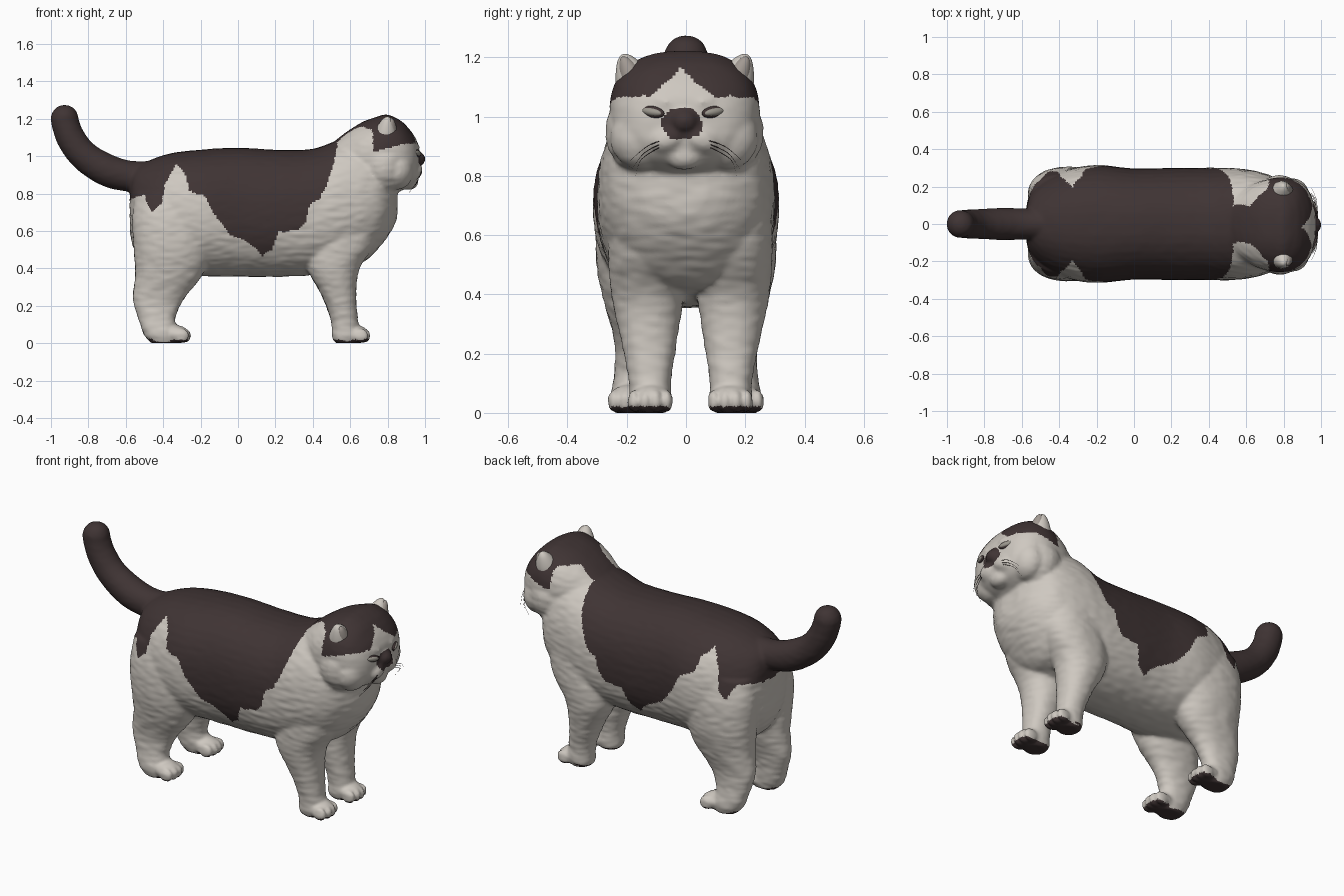
import bpy, bmesh, math
from mathutils import Vector, Matrix, noise
from mathutils.bvhtree import BVHTree

if "Cube" in bpy.data.objects:
    bpy.data.objects.remove(bpy.data.objects["Cube"])


def material(name, rgb):
    m = bpy.data.materials.new(name)
    m.diffuse_color = (*rgb, 1)
    m.use_nodes = True
    m.node_tree.nodes["Principled BSDF"].inputs["Base Color"].default_value = m.diffuse_color
    return m


CREAM = material("cream fur", (0.62, 0.58, 0.53))
BROWN = material("dark brown fur", (0.05, 0.034, 0.034))
GREY = material("eye grey", (0.33, 0.31, 0.27))
INNER = material("inner ear", (0.36, 0.32, 0.29))


def smooth_rows(rows, sub=6):
    """Catmull-Rom interpolation of tuples."""
    out = []
    for i in range(len(rows) - 1):
        a, b, c, d = rows[max(i - 1, 0)], rows[i], rows[i + 1], rows[min(i + 2, len(rows) - 1)]
        for k in range(sub):
            t = k / sub
            out.append(tuple(0.5 * (2 * q + (r - p) * t + (2 * p - 5 * q + 4 * r - s) * t * t
                                    + (3 * q - p - 3 * r + s) * t ** 3) for p, q, r, s in zip(a, b, c, d)))
    return out + [rows[-1]]


def loft(bm, frames, power=2.0, n=40):
    """Skin superellipse rings given as (centre, u, v)."""
    rings = []
    for c, u, v in frames:
        ring = []
        for i in range(n):
            a = 2 * math.pi * i / n
            ca, sa = math.cos(a), math.sin(a)
            ring.append(bm.verts.new(Vector(c)
                                     + Vector(u) * math.copysign(abs(ca) ** (2 / power), ca)
                                     + Vector(v) * math.copysign(abs(sa) ** (2 / power), sa)))
        rings.append(ring)
    for r, s in zip(rings, rings[1:]):
        for i in range(n):
            bm.faces.new((r[i], r[(i + 1) % n], s[(i + 1) % n], s[i]))
    bm.faces.new(rings[0][::-1])
    bm.faces.new(rings[-1])


def ball(bm, c, r, rot=Matrix.Identity(4)):
    bmesh.ops.create_uvsphere(bm, u_segments=24, v_segments=14, radius=1,
                              matrix=Matrix.Translation(c) @ rot @ Matrix.Diagonal((*r, 1)))


def finish(bm, name, mats):
    bmesh.ops.recalc_face_normals(bm, faces=bm.faces)
    me = bpy.data.meshes.new(name)
    bm.to_mesh(me)
    bm.free()
    for m in mats:
        me.materials.append(m)
    me.shade_smooth()
    ob = bpy.data.objects.new(name, me)
    bpy.context.collection.objects.link(ob)
    return ob


def lengthwise(rows, y=0.0):
    return [((x, y, (lo + hi) / 2), (0, w, 0), (0, 0, (hi - lo) / 2)) for x, lo, hi, w in smooth_rows(rows)]


bm = bmesh.new()
# Trunk: x, bottom, top, half width
loft(bm, lengthwise([(-.578, .60, .86, .07), (-.555, .50, .93, .16), (-.48, .40, .975, .24), (-.36, .375, 1.015, .29),
                     (-.2, .36, 1.035, .315), (0, .355, 1.045, .297), (.2, .355, 1.035, .299), (.4, .365, 1.04, .30),
                     (.55, .40, 1.09, .297), (.68, .44, 1.10, .275), (.77, .53, 1.05, .235), (.83, .62, .93, .15),
                     (.852, .68, .85, .07)]), 2.25)
# Head
loft(bm, lengthwise([(.48, .85, 1.045, .14), (.56, .83, 1.115, .18), (.66, .80, 1.18, .228), (.74, .79, 1.21, .25),
                     (.80, .795, 1.222, .253), (.87, .815, 1.19, .236), (.92, .84, 1.14, .2), (.953, .87, 1.09, .145),
                     (.967, .91, 1.05, .07)], -.005), 2.45)
# Nose, chin, muzzle pads, cheeks and brows
ball(bm, (.963, -.005, .985), (.039, .045, .04))
ball(bm, (.915, -.005, .865), (.05, .065, .045))
for s in (-1, 1):
    ball(bm, (.935, s * .055 - .005, .925), (.052, .07, .048), Matrix.Rotation(-s * .35, 4, 'X'))
    ball(bm, (.85, s * .145 - .005, .93), (.09, .105, .11))
    ball(bm, (.78, s * .135 - .005, .95), (.13, .132, .15))
    ball(bm, (.928, s * .105 - .005, 1.058), (.026, .075, .022),
         Matrix.Rotation(s * .55, 4, 'Z') @ Matrix.Rotation(s * .2, 4, 'X'))

# Tail: x, z, radius, ring frames following the path
tail = smooth_rows([(-.46, .89, .085), (-.58, .893, .083), (-.70, .925, .086), (-.82, 1.0, .08),
                    (-.89, 1.09, .077), (-.922, 1.17, .074), (-.927, 1.2, .073)])
frames = []
for i, (x, z, r) in enumerate(tail):
    p, q = tail[max(i - 1, 0)], tail[min(i + 1, len(tail) - 1)]
    t = Vector((q[0] - p[0], 0, q[1] - p[1])).normalized()
    frames.append(((x, 0, z), (0, r, 0), (-t.z * r, 0, t.x * r)))
loft(bm, frames)
ball(bm, (-.927, 0, 1.2), (.075, .075, .075))

# Legs: z, back x, front x, sideways offset, half width
FRONT = [(0, .525, .63, .135, .052), (.03, .503, .65, .135, .07), (.12, .497, .642, .137, .073),
         (.26, .445, .632, .14, .098), (.4, .37, .65, .145, .122), (.55, .36, .74, .145, .132),
         (.75, .42, .76, .14, .13)]
HIND = [(0, -.465, -.33, .187, .055), (.05, -.505, -.32, .187, .068), (.13, -.532, -.335, .177, .065),
        (.235, -.562, -.29, .167, .074), (.365, -.55, -.19, .162, .112), (.5, -.557, -.14, .165, .137),
        (.66, -.567, -.13, .16, .142), (.8, -.55, -.16, .14, .13)]
for s in (-1, 1):
    for rows, mid, paw_x in ((FRONT, .015, .622), (HIND, 0, -.337)):
        loft(bm, [(((a + b) / 2, mid + s * o, z), ((b - a) / 2, 0, 0), (0, w, 0))
                  for z, a, b, o, w in smooth_rows(rows)], 2.2)
        y = mid + s * rows[0][3]
        ball(bm, (paw_x, y, .047), (.075, .07, .05))
        for k in (-1.5, -.5, .5, 1.5):
            ball(bm, (paw_x + .052 - .012 * abs(k), y + k * .037, .04), (.042, .021, .04))
body = finish(bm, "body", [])

# Fuse the parts into one smooth skin
rm = body.modifiers.new("fuse", 'REMESH')
rm.mode, rm.voxel_size = 'VOXEL', .010
sm = body.modifiers.new("soften", 'SMOOTH')
sm.factor, sm.iterations = .5, 6
skin = bpy.data.meshes.new_from_object(body.evaluated_get(bpy.context.evaluated_depsgraph_get()))
body.modifiers.clear()
skin.materials.clear()
skin.materials.append(CREAM)
skin.materials.append(BROWN)

# Lower edge of the saddle patch on the flanks: x, z
SADDLE = [(-.58, .77), (-.5, .79), (-.46, .70), (-.41, .74), (-.39, .85), (-.33, .957), (-.28, .90), (-.26, .82),
          (-.18, .79), (-.13, .69), (-.04, .58), (.05, .54), (.13, .47), (.18, .50), (.22, .60), (.32, .61),
          (.36, .65), (.385, .74), (.44, .77), (.475, .85), (.51, .957), (.53, 1.04)]


def is_dark(c, n):
    w = noise.noise(c * 18) * .012
    x, y, z = c.x, c.y, c.z
    if z < .022 and n.z < -.5:                      # paw pads
        return True
    if x < -.58:                                    # tail
        return True
    if x < .53:                                     # saddle
        for (a, za), (b, zb) in zip(SADDLE, SADDLE[1:]):
            if a <= x <= b:
                return z > za + (zb - za) * (x - a) / (b - a) + w
    if x > .9 and ((y + .012) / .07) ** 2 + ((z - .977) / .054) ** 2 < 1 + w * 25:   # nose patch
        return True
    if x < .72:                                     # nape
        return z > 1.0 and abs(y) < .1 + max(0, x - .62) + w
    if x > .85 and abs(y + .015) < (1.165 - z) * 1.1 + w:                           # blaze
        return False
    return z > 1.03 + .035 * min(1, max(0, (x - .75) / .12)) + w                     # cap


bm = bmesh.new()
bm.from_mesh(skin)
bm.normal_update()
for v in bm.verts:                                  # shallow fur ripples
    c = v.co
    amp = .001 if is_dark(c, v.normal) or c.x > .87 else .003
    c += v.normal * noise.noise(Vector((c.x * 16, c.y * 14, c.z * 42))) * amp
    c.z = max(c.z, 0)
bm.normal_update()
for f in bm.faces:
    f.material_index = int(is_dark(f.calc_center_median(), f.normal))
tree = BVHTree.FromBMesh(bm)
bm.to_mesh(skin)
bm.free()
skin.shade_smooth()
body.data = skin


def face_point(y, z):
    hit = tree.ray_cast(Vector((2, y, z)), Vector((-1, 0, 0)))[0]
    return hit if hit else Vector((.93, y, z))


for s, side in ((-1, "right"), (1, "left")):
    # Small cupped ears
    for part, mat, dx, k in (("ear", CREAM, 0, 1), ("inner_ear", INNER, .02, .72)):
        bm = bmesh.new()
        loft(bm, [((.787 + dx + t * .012, s * (.165 + t * .045) - .004, 1.105 + t * .105 * (.93 if dx else 1)),
                   (r * k * .9, 0, 0), (0, r * k * .85, -s * r * k * .35))
                  for t, r in smooth_rows([(0, .07), (.3, .064), (.6, .048), (.85, .029), (.97, .013), (1, .003)], 4)])
        finish(bm, f"{side}_{part}", [mat])
    # Narrow eyes with dark lids
    p = face_point(s * .105 - .01, 1.016)
    turn = Matrix.Rotation(s * .45, 4, 'Z') @ Matrix.Rotation(s * .15, 4, 'X')
    for part, mat, r, dx in (("eyelid", BROWN, (.012, .047, .02), -.004), ("eye", GREY, (.014, .039, .014), -.001)):
        bm = bmesh.new()
        ball(bm, p + Vector((dx, 0, 0)), r, turn)
        finish(bm, f"{side}_{part}", [mat])
    # Drooping whiskers
    bm = bmesh.new()
    for i in range(3):
        a = face_point(s * (.06 + .008 * i) - .005, .925 - .012 * i) - Vector((.005, 0, 0))
        b = Vector((.975 - .01 * i, s * (.13 + .01 * i), .90 - .022 * i))
        e = Vector((.95 - .02 * i, s * (.19 - .01 * i), .85 - .025 * i))
        loft(bm, [(c[:3], (0, 0, .0015 * c[3]), (.0015 * c[3], 0, 0))
                  for c in smooth_rows([(*a, 1), (*b, .9), (*e, .3)], 5)], n=6)
    finish(bm, f"{side}_whiskers", [BROWN])
